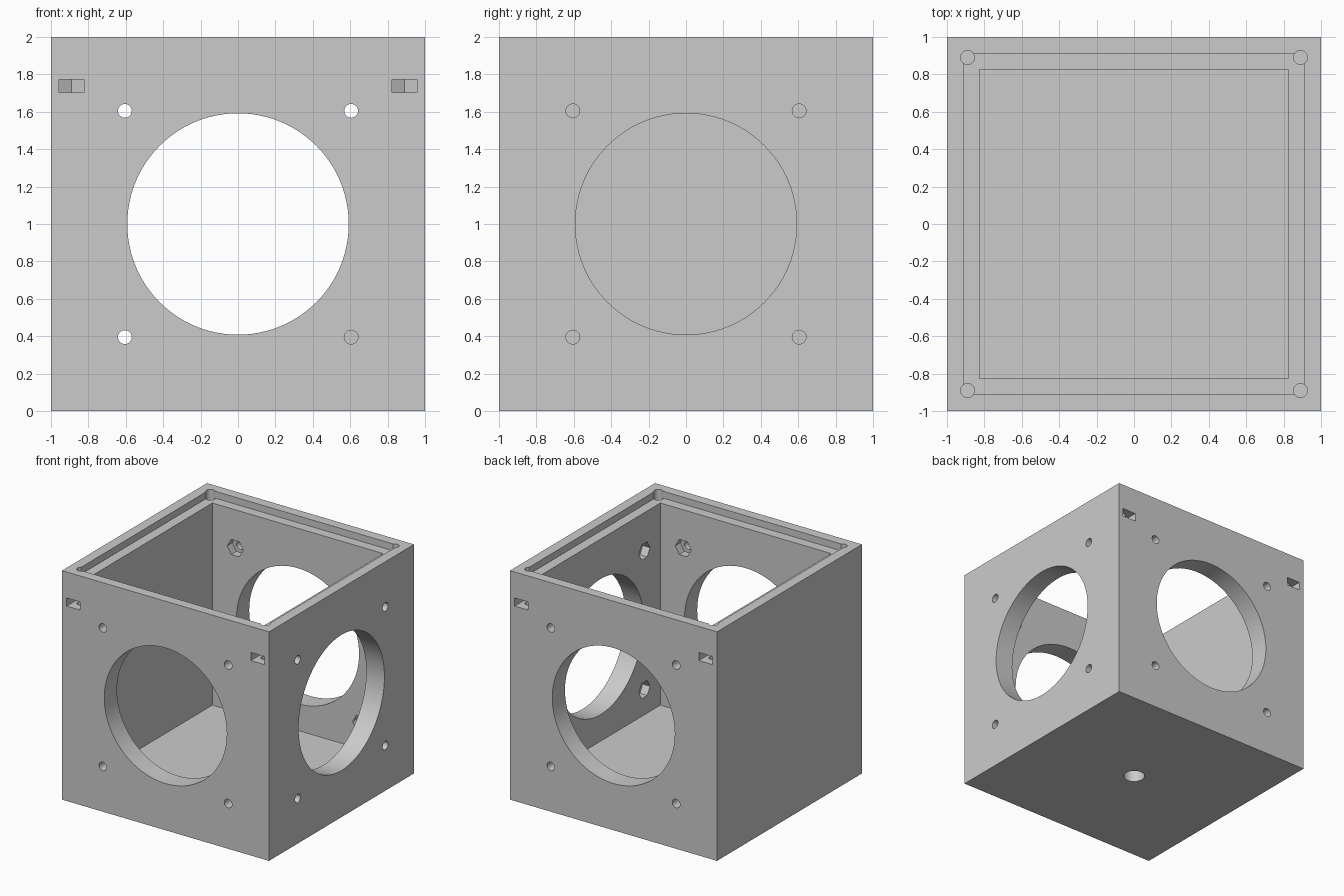
import bpy, bmesh, math
from mathutils import Matrix

cube = bpy.data.objects.get("Cube")
if cube:
    bpy.data.objects.remove(cube, do_unlink=True)

WALL = 0.175          # wall and floor thickness
IN = 1 - WALL         # inner half width
NUT_R = 0.076         # nut pocket corner radius
SCREW_R = 0.037
SCREW_POS = 0.605     # mounting hole offset from the bore centre
CORNER = 0.89         # lid screw position

grey = bpy.data.materials.new("light grey plastic")
grey.use_nodes = True
grey.diffuse_color = (0.6, 0.6, 0.6, 1)
grey.node_tree.nodes["Principled BSDF"].inputs["Base Color"].default_value = (0.6, 0.6, 0.6, 1)


def circle(r, n, cx=0, cy=0):
    return [(cx + r * math.cos(2 * math.pi * i / n), cy + r * math.sin(2 * math.pi * i / n))
            for i in range(n)]


def square(h):
    return [(-h, -h), (h, -h), (h, h), (-h, h)]


def prism(name, points, z0, z1, matrix=Matrix()):
    """Extrude a counter-clockwise outline from z0 to z1."""
    bm = bmesh.new()
    low = [bm.verts.new((x, y, z0)) for x, y in points]
    high = [bm.verts.new((x, y, z1)) for x, y in points]
    bm.faces.new(low[::-1])
    bm.faces.new(high)
    for i in range(len(points)):
        j = (i + 1) % len(points)
        bm.faces.new((low[i], low[j], high[j], high[i]))
    bm.transform(matrix)
    bmesh.ops.recalc_face_normals(bm, faces=bm.faces)
    mesh = bpy.data.meshes.new(name)
    bm.to_mesh(mesh)
    bm.free()
    mesh.materials.append(grey)
    obj = bpy.data.objects.new(name, mesh)
    bpy.context.collection.objects.link(obj)
    return obj


box = prism("housing_box", square(1), 0, 2)
cutters = []


def cut(*args):
    obj = prism("cutter", *args)
    obj.hide_render = True
    cutters.append(obj)


# Cavity, lid recess and blind socket under the floor
cut(square(IN), WALL, 2.1)
cut(square(0.912), 1.94, 2.1)
cut(circle(0.088, 48), -0.1, 0.12)

# Front, left and back walls: large bore, four screw holes with nut pockets inside
for angle in (0, 90, 180):
    wall = (Matrix.Translation((0, 0, 1)) @ Matrix.Rotation(math.radians(angle), 4, "Z")
            @ Matrix.Rotation(math.radians(90), 4, "X"))
    cut(circle(0.592, 96), IN - 0.05, 1.1, wall)
    for sx in (-1, 1):
        for sy in (-1, 1):
            x, y = sx * SCREW_POS, sy * SCREW_POS
            cut(circle(SCREW_R, 32, x, y), IN - 0.05, 1.1, wall)
            cut(circle(NUT_R, 6, x, y), IN - 0.05, IN + 0.07, wall)

# Lid screws in the corners, each with a pointed nut slot from the front or back
half = NUT_R * math.cos(math.pi / 6)
slot = [(-half, -0.2), (half, -0.2), (half, NUT_R / 2), (0, NUT_R), (-half, NUT_R / 2)]
for sx in (-1, 1):
    for sy in (-1, 1):
        cut(circle(SCREW_R, 32, sx * CORNER, sy * CORNER), 1.6, 2.1)
        place = (Matrix.Translation((sx * CORNER, sy * CORNER, 0))
                 @ Matrix.Rotation(math.pi if sy > 0 else 0, 4, "Z"))
        cut(slot, 1.702, 1.773, place)

# Apply the cuts, then drop the cutters
bpy.ops.object.select_all(action="DESELECT")
bpy.context.view_layer.objects.active = box
box.select_set(True)
for obj in cutters:
    mod = box.modifiers.new("cut", "BOOLEAN")
    mod.operation = "DIFFERENCE"
    mod.solver = "EXACT"
    mod.object = obj
    bpy.ops.object.modifier_apply(modifier=mod.name)
    bpy.data.objects.remove(obj, do_unlink=True)

bpy.ops.object.shade_smooth_by_angle(angle=math.radians(30))
